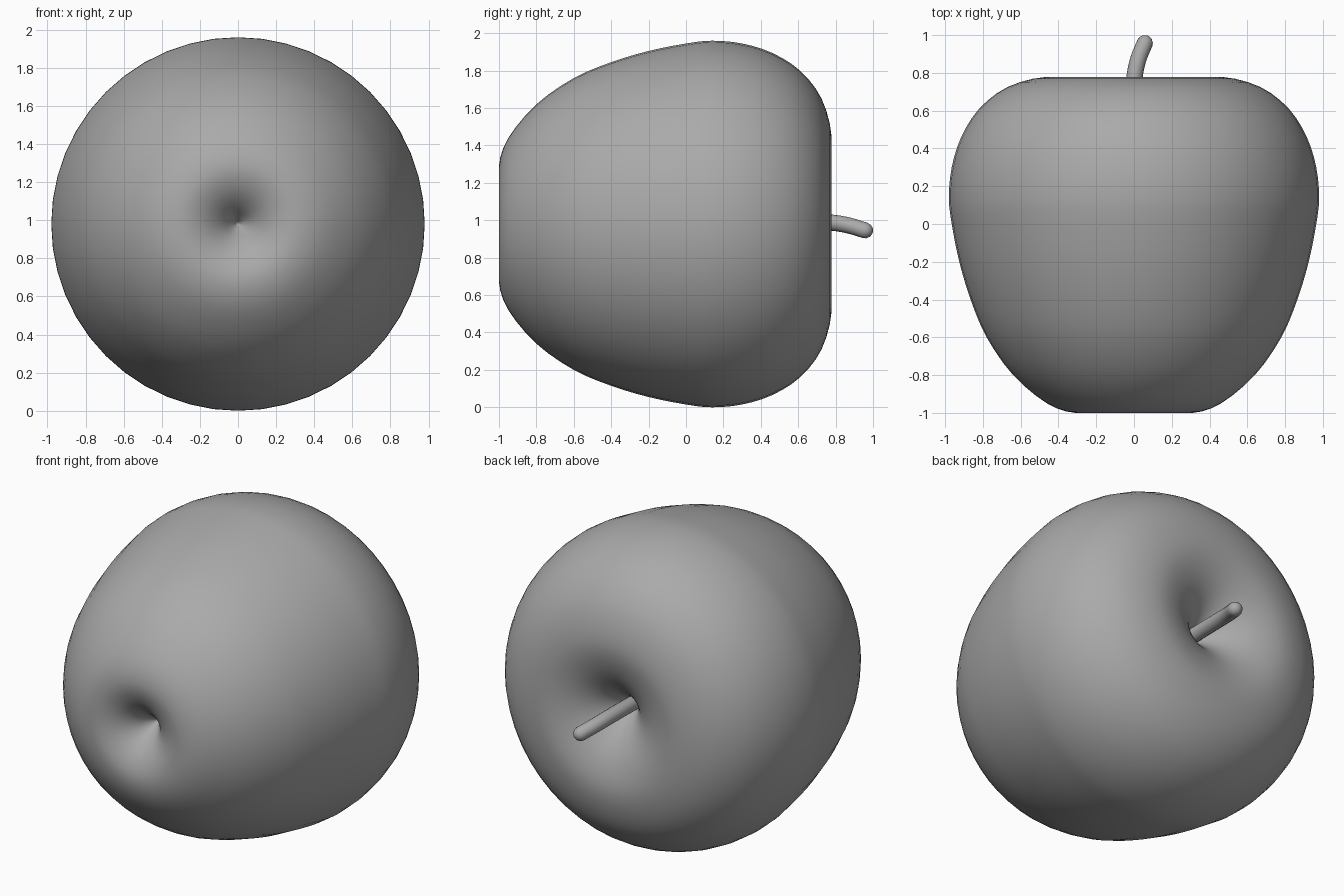
import bpy, bmesh, math
from mathutils import Vector

if "Cube" in bpy.data.objects:
    bpy.data.objects.remove(bpy.data.objects["Cube"])

CZ = 0.98  # height of the fruit's axis, which runs along y

grey = bpy.data.materials.new("plain grey")
grey.use_nodes = True
grey.diffuse_color = (0.4, 0.4, 0.4, 1)
grey.node_tree.nodes["Principled BSDF"].inputs["Base Color"].default_value = (0.4, 0.4, 0.4, 1)


def smooth_path(pts, steps):
    """Catmull-Rom curve through the points."""
    p = [Vector(q) for q in pts]
    p = [2 * p[0] - p[1]] + p + [2 * p[-1] - p[-2]]
    out = []
    for i in range(1, len(p) - 2):
        a, b, c, d = p[i - 1:i + 3]
        for k in range(steps):
            t = k / steps
            out.append(0.5 * (2 * b + (c - a) * t + (2 * a - 5 * b + 4 * c - d) * t * t
                              + (3 * b - a - 3 * c + d) * t ** 3))
    return out + [p[-2]]


def finish(name, bm):
    bmesh.ops.recalc_face_normals(bm, faces=bm.faces)
    for f in bm.faces:
        f.smooth = True
    me = bpy.data.meshes.new(name)
    bm.to_mesh(me)
    bm.free()
    me.materials.append(grey)
    ob = bpy.data.objects.new(name, me)
    bpy.context.collection.objects.link(ob)
    return ob


def tube(bm, rings):
    """Skin rings of points; a ring of one point closes an end."""
    rows = [[bm.verts.new(q) for q in r] for r in rings]
    for a, b in zip(rows, rows[1:]):
        n = max(len(a), len(b))
        for i in range(n):
            j = (i + 1) % n
            if len(a) == 1:
                bm.faces.new((a[0], b[i], b[j]))
            elif len(b) == 1:
                bm.faces.new((a[i], b[0], a[j]))
            else:
                bm.faces.new((a[i], b[i], b[j], a[j]))


# Fruit body: profile (radius, y) from the blossom dimple to the stem pit
profile = [(0, -0.78), (0.04, -0.83), (0.1, -0.905), (0.19, -0.972), (0.31, -1.0),
           (0.46, -0.95), (0.64, -0.8), (0.78, -0.6), (0.865, -0.4), (0.925, -0.2),
           (0.965, 0), (0.98, 0.14), (0.965, 0.3), (0.915, 0.46), (0.82, 0.61),
           (0.67, 0.725), (0.47, 0.778), (0.3, 0.745), (0.17, 0.67), (0.08, 0.58),
           (0.03, 0.5), (0, 0.46)]
SEG = 48
rings = []
for r, y in smooth_path(profile, 3):
    if r < 1e-4:
        rings.append([(0, y, CZ)])
    else:
        rings.append([(r * math.cos(2 * math.pi * i / SEG), y,
                       CZ + r * math.sin(2 * math.pi * i / SEG)) for i in range(SEG)])
bm = bmesh.new()
tube(bm, rings)
finish("fruit_body", bm)

# Stem: curved round rod with a domed tip
R = 0.043
path = smooth_path([(0, 0.46, CZ + 0.005), (-0.005, 0.62, CZ + 0.012), (0.002, 0.77, CZ + 0.008),
                    (0.022, 0.87, CZ - 0.008), (0.057, 0.957, CZ - 0.034)], 4)
end = (path[-1] - path[-2]).normalized()
sections = [(p, R) for p in path]
sections += [(path[-1] + end * R * math.sin(a), R * math.cos(a))
             for a in (math.radians(d) for d in (25, 50, 72))]
rings = [[path[0]]]
for i, (p, r) in enumerate(sections):
    d = (sections[min(i + 1, len(sections) - 1)][0] - sections[max(i - 1, 0)][0]).normalized()
    u = d.cross(Vector((0, 0, 1))).normalized()
    v = u.cross(d)
    rings.append([p + r * (u * math.cos(math.pi * k / 8) + v * math.sin(math.pi * k / 8))
                  for k in range(16)])
rings.append([path[-1] + end * R])
bm = bmesh.new()
tube(bm, rings)
finish("stem", bm)
